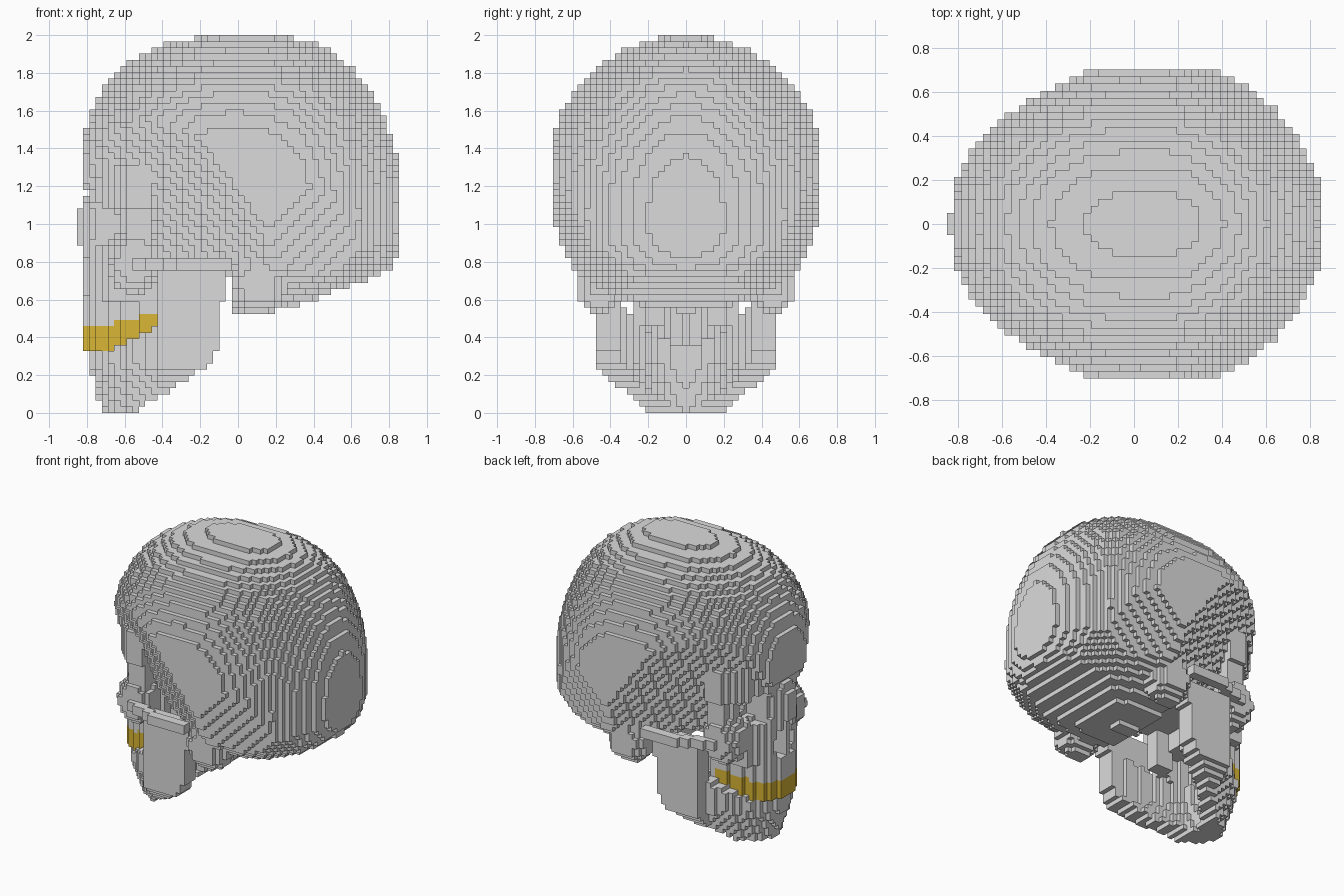
import bpy
import bmesh
from math import hypot

cube = bpy.data.objects.get("Cube")
if cube:
    bpy.data.objects.remove(cube, do_unlink=True)

S = 2 / 61                      # size of one block
NX, NY, NZ = 52, 43, 61         # blocks along each axis


def material(name, colour):
    m = bpy.data.materials.new(name)
    m.use_nodes = True
    m.diffuse_color = colour
    m.node_tree.nodes["Principled BSDF"].inputs["Base Color"].default_value = colour
    return m


bone = material("bone grey", (0.71, 0.71, 0.71, 1))
gold = material("tooth gold", (0.7, 0.47, 0.035, 1))


# Shape rules: w is the distance from the middle plane, so all are mirrored
def ball(p, centre, radii, power=2):
    return sum(abs((a - c) / r) ** power for a, c, r in zip(p, centre, radii)) < 1


def dental_arch(x, w):
    return hypot(min(0, x + 0.35) / 0.48, w / 0.28)


def bite_low(x):
    return 0.33 + max(0, x + 0.7) * 0.5


def bite_high(x):
    return 0.46 + max(0, x + 0.7) * 0.26


def eye_socket(x, w, z):
    return ball((x, w, z), (-0.78, 0.21, 1.0), (0.22, 0.11, 0.12), 2.3)


def nose_opening(x, w, z):
    return x < -0.68 and 0.025 < w < 0.12 - abs(z - 0.7) * 0.4 and 0.62 < z < 0.87


# Braincase: an egg whose widest level sinks towards the back,
# flattened at the temples, tucked in at the lower back, cut off under the front
def cranium(x, w, z):
    level = 1.27 - 0.24 * min(1, max(0, x / 0.7))
    if z > level:
        rise = ((z - level) / (2 - level)) ** (2.3 if x > 0.1 else 2.2)
    else:
        rise = ((level - z) / (level - 0.54)) ** 2.8
    reach = ((x - 0.1) / 0.765) ** 2.3 if x > 0.1 else ((0.1 - x) / 0.935) ** 2.9
    if w > 0.71 or (reach + rise) ** (2 / 2.3) + (w / 0.74) ** 2 > 1:
        return False
    temple = max(0, -0.8 * (x + 0.03) - 0.6 * (z - 1.25))
    nape = max(0, 0.7 * (x - z + 0.85))
    if w > 0.71 - 0.8 * temple or w > 0.71 - 0.5 * nape:
        return False
    if x < -0.03 and z < 0.72 - 0.25 * x:
        return False
    if z < 0.53 + 0.38 * max(0, x - 0.22):
        return False
    if x < -0.72 and z < 1.17:
        return False
    return not eye_socket(x, w, z)


def mastoid(x, w, z):
    return z > 0.53 and ball((x, w, z), (0.11, 0.46, 0.68), (0.15, 0.13, 0.16))


def brow(x, w, z):
    return (1.08 < z < 1.32 and w < 0.43 and -0.82 + 1.3 * w * w < x < -0.45
            and x > -0.79 - max(0, z - 1.18)) and not eye_socket(x, w, z)


# Middle of the face, widening backwards and upwards to the cheeks
def face(x, w, z):
    if eye_socket(x, w, z) or nose_opening(x, w, z):
        return False
    width = min(0.42, 0.1 + (x + 0.8) * 1.3, 0.27 + max(0, z - 0.62) * 0.8)
    front = 0.58 < z < 1.12 and w < width and -0.8 < x < -0.46
    skull_base = 0.72 < z < 1.05 and w < 0.22 and -0.5 < x < -0.06
    return front or skull_base


def upper_jaw(x, w, z):
    e = dental_arch(x, w)
    if nose_opening(x, w, z) or eye_socket(x, w, z) or x > -0.4:
        return False
    if bite_low(x) < z < bite_high(x):
        return 0.68 < e < 1
    return bite_high(x) <= z < 0.92 and e < 1 and (z > 0.58 or e > 0.68)


def teeth(x, w, z):
    return x < -0.425 and bite_low(x) < z < bite_high(x) and 0.86 < dental_arch(x, w) < 1


def nose_bridge(x, w, z):
    tip = -0.85 + 1.1 * max(0, w - 0.05) + 0.4 * max(0, abs(z - 0.97) - 0.07)
    return 0.87 < z < 1.14 and w < 0.14 and tip < x < -0.6


def cheekbone(x, w, z):
    if eye_socket(x, w, z):
        return False
    centre = 0.54 - 0.45 * max(0, -0.3 - x)
    arch = -0.62 < x < -0.03 and abs(w - centre) < 0.034 and abs(z - 0.79) < 0.045
    return arch or ball((x, w, z), (-0.55, 0.33, 0.8), (0.14, 0.13, 0.17))


def palate_wing(x, w, z):
    return -0.43 < x < -0.3 and 0.1 < w < 0.22 and 0.45 < z < 0.85


# Lower jaw: a tapering horseshoe with an upright plate at each end
def lower_jaw(x, w, z):
    if z < (x + 0.56) * 0.62 or x > -0.1 - max(0, 0.36 - z) * 0.5:
        return -0.14 < x < -0.06 and 0.36 < w < 0.47 and 0.6 < z < 0.74
    if x > -0.43 and 0.33 < w < 0.48 - 0.8 * max(0, 0.27 - z) and z < 0.76:
        return True
    length = 0.695 - 0.28 * max(0, 0.27 - z)
    width = 0.47 * min(1, 0.64 + 1.4 * z)
    e = (abs((x + 0.1) / length) ** 1.75 + (w / width) ** 1.75) ** (1 / 1.75)
    return z <= bite_low(x) and 0.72 < e < 1


PARTS = [
    ("teeth", teeth, gold),
    ("lower_jaw", lower_jaw, bone),
    ("upper_jaw", upper_jaw, bone),
    ("nose_bridge", nose_bridge, bone),
    ("cheekbones", cheekbone, bone),
    ("palate_wings", palate_wing, bone),
    ("brow", brow, bone),
    ("face", face, bone),
    ("mastoids", mastoid, bone),
    ("cranium", cranium, bone),
]

# Fill the grid; the first matching part owns each block
blocks = {}
for i in range(NX):
    for j in range(NY):
        for k in range(NZ):
            p = ((i + 0.5 - NX / 2) * S, abs(j + 0.5 - NY / 2) * S, (k + 0.5) * S)
            for name, rule, _ in PARTS:
                if rule(*p):
                    blocks[i, j, k] = name
                    break


# Build only the outer block faces of each part
def build(name, mat):
    bm = bmesh.new()
    corners = {}

    def corner(c):
        if c not in corners:
            corners[c] = bm.verts.new(((c[0] - NX / 2) * S, (c[1] - NY / 2) * S, c[2] * S))
        return corners[c]

    for cell, owner in blocks.items():
        if owner != name:
            continue
        for axis in range(3):
            for side in (0, 1):
                beside = list(cell)
                beside[axis] += 2 * side - 1
                if tuple(beside) in blocks:
                    continue
                quad = []
                for u, v in ((0, 0), (1, 0), (1, 1), (0, 1)):
                    c = list(cell)
                    c[axis] += side
                    c[(axis + 1) % 3] += u
                    c[(axis + 2) % 3] += v
                    quad.append(corner(tuple(c)))
                bm.faces.new(quad if side else quad[::-1])
    mesh = bpy.data.meshes.new(name)
    bm.to_mesh(mesh)
    bm.free()
    mesh.materials.append(mat)
    bpy.context.collection.objects.link(bpy.data.objects.new(name, mesh))


for part, _, mat in PARTS:
    build(part, mat)
